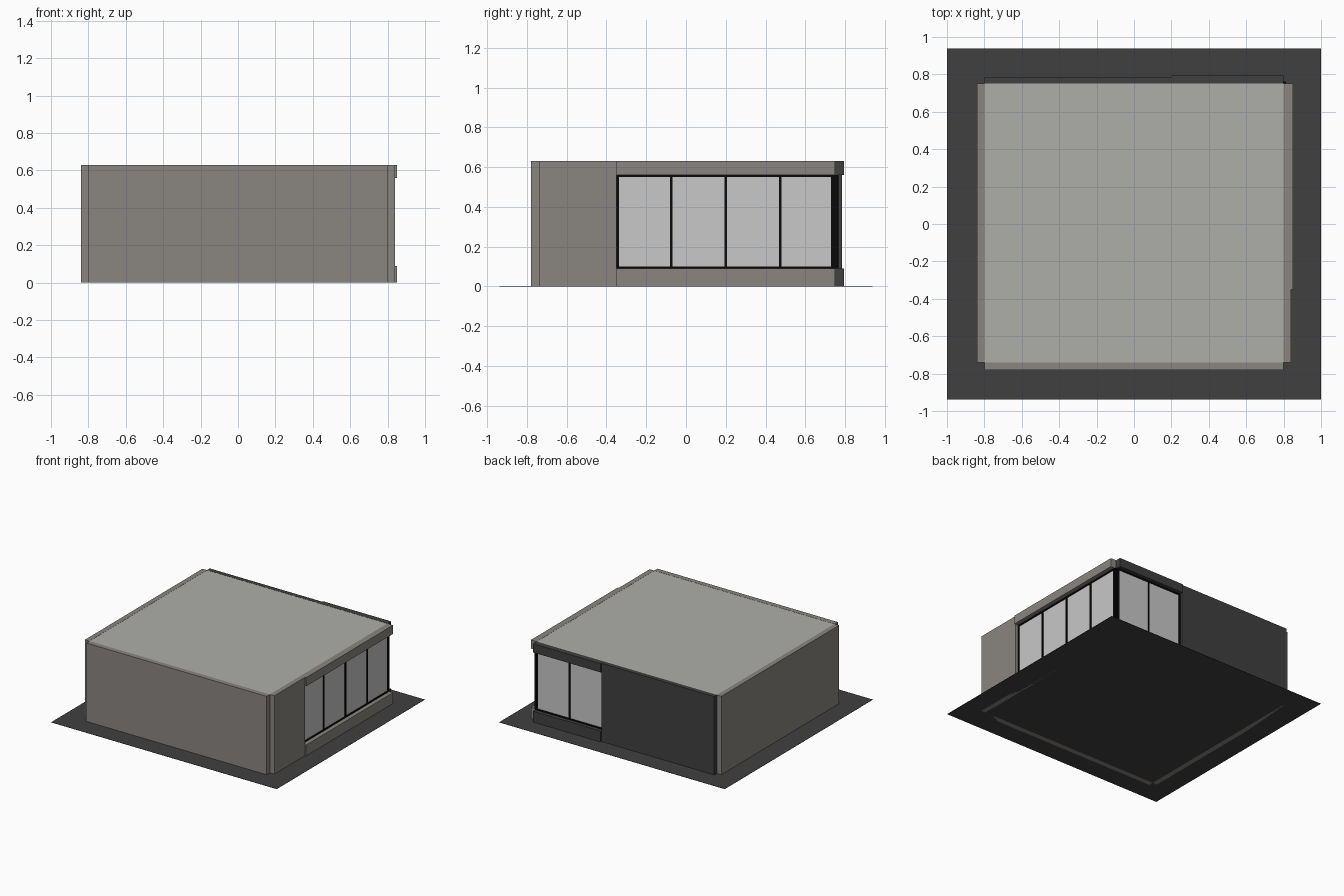
import bpy

cube = bpy.data.objects.get("Cube")
if cube:
    bpy.data.objects.remove(cube, do_unlink=True)


def material(name, r, g, b):
    m = bpy.data.materials.new(name)
    m.use_nodes = True
    m.diffuse_color = (r, g, b, 1)
    bsdf = m.node_tree.nodes["Principled BSDF"]
    bsdf.inputs["Base Color"].default_value = (r, g, b, 1)
    bsdf.inputs["Roughness"].default_value = 0.8
    return m


stone = material("warm_grey_wall", 0.255, 0.24, 0.22)
charcoal = material("charcoal", 0.051, 0.051, 0.051)
roof_grey = material("roof_grey", 0.42, 0.42, 0.40)
glass = material("pale_glass", 0.58, 0.58, 0.58)
black = material("black_frame", 0.003, 0.003, 0.003)


def box(name, mat, x, y, z):
    """Box from (min, max) ranges along each axis."""
    bpy.ops.mesh.primitive_cube_add(size=1, location=[sum(r) / 2 for r in (x, y, z)])
    ob = bpy.context.object
    ob.name = name
    ob.scale = [r[1] - r[0] for r in (x, y, z)]
    bpy.ops.object.transform_apply(location=False, rotation=False, scale=True)
    ob.data.materials.append(mat)
    return ob


HEIGHT, SILL, HEAD = 0.63, 0.09, 0.56
SIDE, FRONT, BACK = 0.80, -0.74, 0.75
FULL = (0, HEIGHT)

# Ground and roof
box("ground", charcoal, (-1, 1), (-0.938, 0.938), (0, 0.002))
box("roof", roof_grey, (-SIDE, SIDE), (FRONT, BACK), (HEAD + 0.01, HEIGHT - 0.001))

# Solid wall panels, leaving notched corners
box("front_wall", stone, (-SIDE, SIDE), (-0.78, FRONT), FULL)
box("right_wall", stone, (-0.84, -SIDE), (FRONT, BACK), FULL)
box("left_wall", stone, (SIDE, 0.84), (FRONT, -0.35), FULL)
box("back_wall", charcoal, (-SIDE, 0.2), (BACK, 0.785), FULL)


def window_wall(name, mat, place, start, end, face, panes, proud):
    """Sill and header bands with a framed row of panes between them."""
    def part(label, m, along, depth, z):
        x, y = place(along, (face + depth[0], face + depth[1]))
        box(f"{name}_{label}", m, x, y, z)

    part("sill_band", mat, (start, end), (0, proud), (0, SILL))
    part("header_band", mat, (start, end), (0, proud), (HEAD, HEIGHT))
    part("glass", glass, (start, end), (0.004, 0.010), (SILL, HEAD))
    frame = (-0.005, 0.017)
    rail = 0.010
    part("bottom_rail", black, (start, end), frame, (SILL, SILL + rail))
    part("top_rail", black, (start, end), frame, (HEAD - rail, HEAD))
    half = 0.006
    for i in range(panes + 1):
        u = start + (end - start) * i / panes
        u = min(max(u, start + half), end - half)
        part(f"mullion_{i}", black, (u - half, u + half), frame, (SILL, HEAD))


# Glazed sides meeting at the back corner
window_wall("left_window", stone, lambda u, d: (d, u), -0.35, BACK, SIDE, 4, 0.05)
window_wall("back_window", charcoal, lambda u, d: (u, d), 0.2, SIDE, BACK, 2, 0.045)
box("corner_post", black, (SIDE - 0.02, SIDE + 0.012), (BACK - 0.02, BACK + 0.012), (SILL, HEAD))
